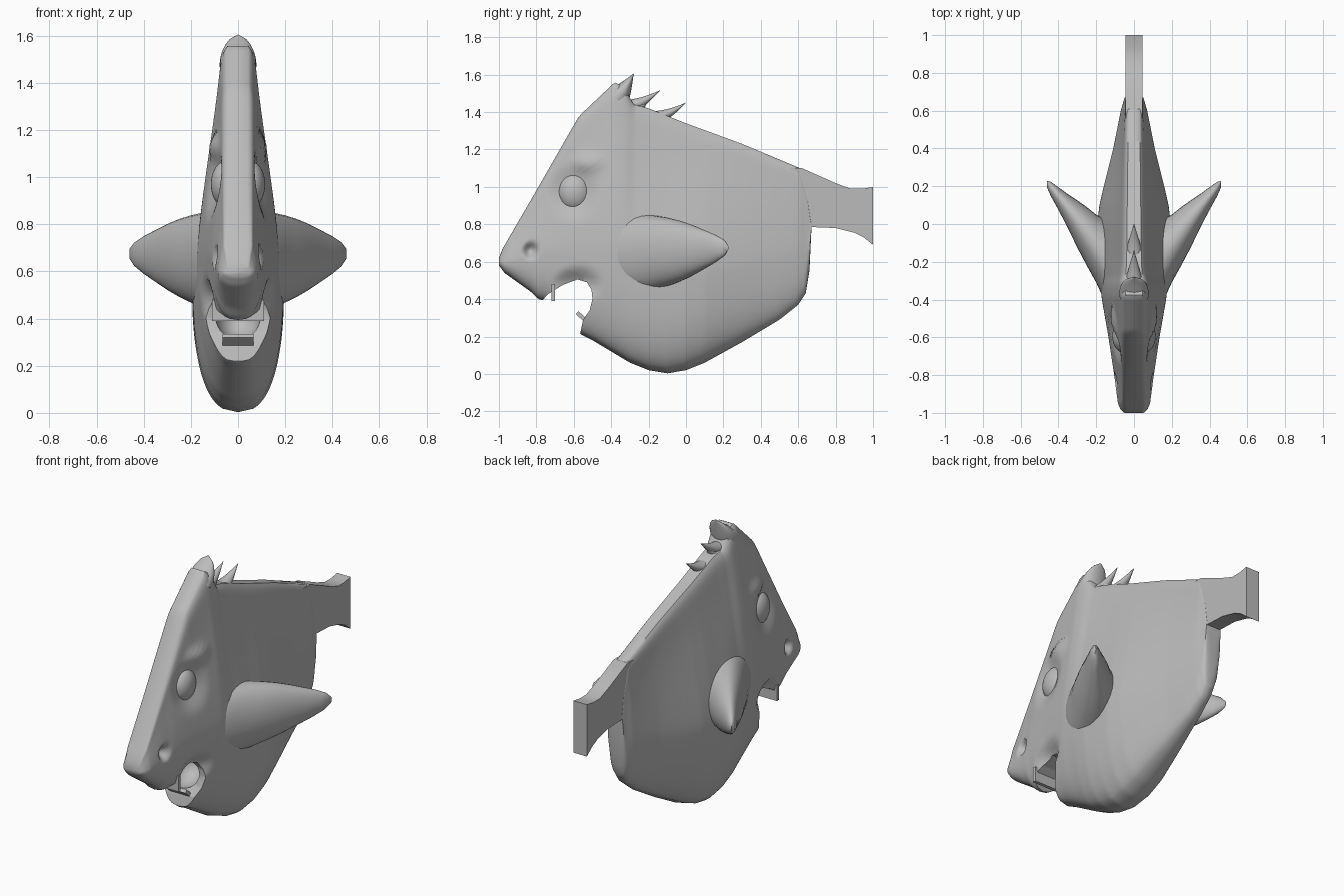
import bpy, bmesh, math

if "Cube" in bpy.data.objects:
    bpy.data.objects.remove(bpy.data.objects["Cube"])

grey = bpy.data.materials.new("plain_grey")
grey.diffuse_color = (0.5, 0.5, 0.5, 1)
grey.use_nodes = True
grey.node_tree.nodes["Principled BSDF"].inputs["Base Color"].default_value = grey.diffuse_color


def interp(tab, v):
    if v <= tab[0][0]:
        return tab[0][1]
    for (a, p), (b, q) in zip(tab, tab[1:]):
        if v <= b:
            return p + (q - p) * (v - a) / (b - a)
    return tab[-1][1]


def loft(name, rings, angle=40):
    """Skin a list of equal-length closed rings and cap both ends."""
    bm = bmesh.new()
    vs = [[bm.verts.new(p) for p in r] for r in rings]
    n = len(rings[0])
    for a, b in zip(vs, vs[1:]):
        for i in range(n):
            j = (i + 1) % n
            bm.faces.new((a[i], a[j], b[j], b[i]))
    bm.faces.new(vs[0][::-1])
    bm.faces.new(vs[-1])
    bmesh.ops.remove_doubles(bm, verts=bm.verts, dist=1e-5)
    bmesh.ops.recalc_face_normals(bm, faces=bm.faces)
    me = bpy.data.meshes.new(name)
    bm.to_mesh(me)
    bm.free()
    ob = bpy.data.objects.new(name, me)
    bpy.context.collection.objects.link(ob)
    me.materials.append(grey)
    smooth(ob, angle)
    return ob


def smooth(ob, angle):
    bpy.ops.object.select_all(action='DESELECT')
    bpy.context.view_layer.objects.active = ob
    ob.select_set(True)
    bpy.ops.object.shade_smooth_by_angle(angle=math.radians(angle))


def slab(name, pts, hw, angle=30):
    """Side-view (y, z) outline given thickness across x."""
    return loft(name, [[(x, y, z) for y, z in pts] for x in (-hw, hw)], angle)


def ellipsoid(name, c, r):
    bpy.ops.mesh.primitive_uv_sphere_add(segments=32, ring_count=20, location=c)
    ob = bpy.context.object
    ob.name = name
    ob.scale = r
    bpy.ops.object.transform_apply(location=True, rotation=True, scale=True)
    ob.data.materials.append(grey)
    smooth(ob, 60)
    return ob


def cut(ob, cutter):
    m = ob.modifiers.new("cut", 'BOOLEAN')
    m.operation, m.solver, m.object = 'DIFFERENCE', 'EXACT', cutter
    bpy.context.view_layer.objects.active = ob
    bpy.ops.object.modifier_apply(modifier=m.name)
    bpy.data.objects.remove(cutter)


# Body: top edge, bottom edge and half width along y
TOP = [(-1, .62), (-.98, .67), (-.8, .98), (-.6, 1.33), (-.57, 1.38), (-.38, 1.56),
       (-.33, 1.53), (-.28, 1.44), (-.2, 1.42), (0, 1.34), (.3, 1.23), (.61, 1.1),
       (.65, .95), (.67, .8)]
BOT = [(-1, .58), (-.97, .54), (-.9, .49), (-.83, .44), (-.79, .4), (-.75, .39),
       (-.6, .25), (-.56, .21), (-.5, .18), (-.3, .06), (-.2, .02), (-.1, .003), (0, .02),
       (.1, .06), (.3, .17), (.5, .29), (.6, .37), (.64, .43), (.66, .55), (.67, .76)]
WIDE = [(-1, .05), (-.985, .07), (-.95, .085), (-.8, .105), (-.6, .135), (-.4, .17),
        (-.2, .192), (0, .195), (.1, .183), (.2, .16), (.4, .11), (.6, .07), (.67, .05)]
RIDGE = [(-1, .045), (-.95, .06), (-.3, .07), (-.2, .06), (.67, .045)]


def bump(y, z, cy, cz, ry, rz):
    d = ((y - cy) / ry) ** 2 + ((z - cz) / rz) ** 2
    return (1 - d) ** 2 if d < 1 else 0


def half_width(y, z, b, t):
    zc = b + .4 * (t - b)
    h, w = interp(WIDE, y), interp(RIDGE, y)
    if z < zc:
        x = h * max(0, 1 - ((zc - z) / (zc - b)) ** 2.5) ** .4
    else:
        u = (z - zc) / (t - zc)
        x = (h + (w - h) * (u * u * (3 - 2 * u) * .4 + u * .6)) * (1 - .35 * u ** 30)
    x -= .035 * bump(y, z, -.6, .97, .15, .17)       # eye socket
    x += .022 * bump(y, z, -.52, 1.13, .12, .07)     # brow
    x -= .045 * bump(y, z, -.83, .66, .05, .055)     # nostril
    x -= .05 * bump(y, z, -.58, .48, .15, .1)        # mouth recess
    return max(x, 0)


rings = []
for i in range(121):
    f = i / 120
    y = -1 + 1.67 * (f * .7 + .3 * (1 - math.cos(math.pi * f)) / 2)
    t, b = interp(TOP, y), interp(BOT, y)
    zs = [b + (t - b) * (.5 * k / 48 + .25 * (1 - math.cos(math.pi * k / 48))) for k in range(49)]
    side = [(half_width(y, z, b, t), z) for z in zs]
    rings.append([(x, y, z) for x, z in side] + [(-x, y, z) for x, z in side[::-1]])
body = loft("body", rings, 50)

# Open mouth and hollow throat
cut(body, slab("mouth_cutter", [(-.74, .425), (-.66, .475), (-.58, .505), (-.53, .49), (-.505, .45),
    (-.5, .4), (-.515, .34), (-.55, .29), (-.565, .22), (-.7, .1), (-.77, .39)], .4))
cut(body, ellipsoid("throat_cutter", (0, -.5, .41), (.095, .13, .1)))
smooth(body, 50)

# Tail with flared end
slab("tail", [(.55, 1.1), (.62, 1.1), (.8, 1.02), (.88, .99), (.94, .99), (1, 1), (1, .69),
              (.95, .73), (.9, .755), (.8, .78), (.55, .79)], .045)


# Swept-back side fins and bulging eyes
FIN = [(.1, -.25, .25, .22), (.15, -.2, .22, .2), (.2, -.13, .18, .185), (.25, -.065, .155, .165),
       (.3, 0, .125, .14), (.35, .068, .09, .11), (.4, .135, .06, .08), (.44, .185, .038, .05),
       (.46, .21, .018, .022)]
for s, label in ((1, "right"), (-1, "left")):
    loft(label + "_fin", [[(s * x, cy + ry * math.cos(a), .645 + .03 * (x - .1) / .36 + rz * math.sin(a))
                           for a in (math.tau * k / 28 for k in range(28))]
                          for x, cy, ry, rz in FIN], 60)
    ellipsoid(label + "_eye", (s * .05, -.595, .97), (.065, .088, .1))


# Crest spikes: flattened, slightly curved cones
def spike(name, base, tip, rx, r):
    dy, dz = tip[0] - base[0], tip[1] - base[1]
    n = math.hypot(dy, dz)
    out = []
    for k in range(9):
        f = k / 8
        g = max(1 - f ** 1.2, .02)
        gx = max((1 - f ** 2.5) ** .6, .02) if rx > .06 else g
        sag = -.06 * n * math.sin(math.pi * f)
        cy, cz = base[0] + dy * f, base[1] + dz * f + sag
        out.append([(rx * gx * math.cos(a), cy - dz / n * r * g * math.sin(a),
                     cz + dy / n * r * g * math.sin(a)) for a in (math.tau * j / 20 for j in range(20))])
    loft(name, out, 60)


spike("crest_front", (-.375, 1.47), (-.28, 1.605), .078, .07)
spike("crest_middle", (-.33, 1.42), (-.14, 1.515), .05, .045)
spike("crest_small", (-.27, 1.41), (-.2, 1.475), .045, .035)
spike("crest_back", (-.18, 1.365), (0, 1.45), .05, .04)

# Tooth plates
slab("upper_tooth", [(-.72, .39), (-.7, .39), (-.7, .48), (-.72, .48)], .11)
slab("lower_tooth", [(-.59, .32), (-.575, .335), (-.53, .295), (-.545, .28)], .065)
